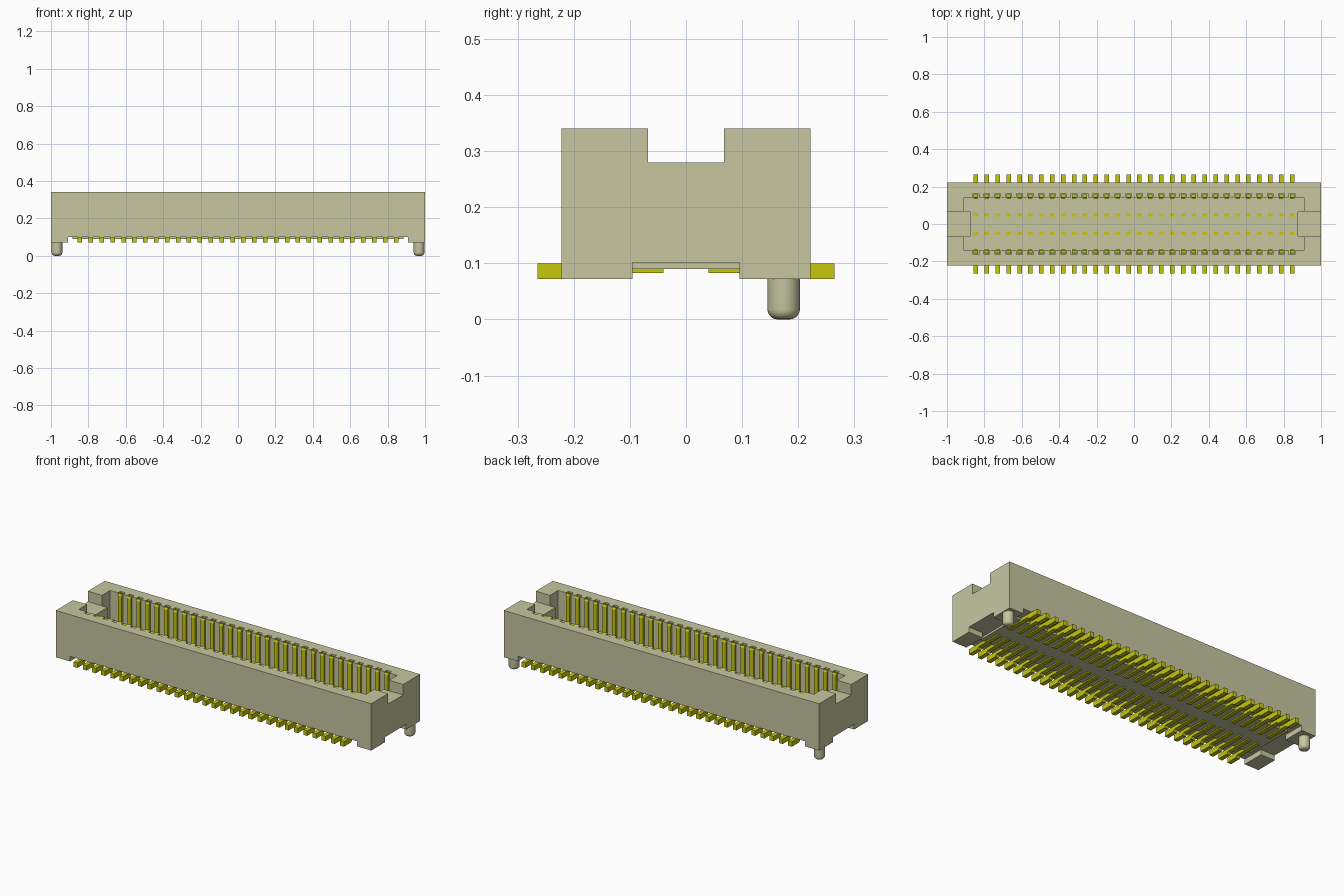
import bpy, bmesh, math

if "Cube" in bpy.data.objects:
    bpy.data.objects.remove(bpy.data.objects["Cube"], do_unlink=True)

PINS = 30
X0 = 0.845
PITCH = 2 * X0 / (PINS - 1)
PIN_X = [-X0 + i * PITCH for i in range(PINS)]
FLOOR = 0.13


def material(name, rgb):
    m = bpy.data.materials.new(name)
    m.diffuse_color = (*rgb, 1)
    m.use_nodes = True
    m.node_tree.nodes["Principled BSDF"].inputs["Base Color"].default_value = (*rgb, 1)
    return m


beige = material("beige plastic", (0.57, 0.57, 0.355))
gold = material("gold contact", (0.57, 0.57, 0.004))


def finish(name, bm, mat):
    bmesh.ops.recalc_face_normals(bm, faces=bm.faces)
    me = bpy.data.meshes.new(name)
    bm.to_mesh(me)
    bm.free()
    ob = bpy.data.objects.new(name, me)
    bpy.context.collection.objects.link(ob)
    me.materials.append(mat)
    return ob


def prism(bm, points, offset):
    """Extrude a closed outline of 3D points along an offset."""
    face = bm.faces.new([bm.verts.new(p) for p in points])
    new = bmesh.ops.extrude_face_region(bm, geom=[face])["geom"]
    bmesh.ops.translate(bm, vec=offset, verts=[v for v in new if isinstance(v, bmesh.types.BMVert)])


def plan_prism(name, outline, z0, z1, mat=beige):
    bm = bmesh.new()
    prism(bm, [(x, y, z0) for x, y in outline], (0, 0, z1 - z0))
    return finish(name, bm, mat)


def rect(x0, x1, y0, y1):
    return [(x0, y0), (x1, y0), (x1, y1), (x0, y1)]


def cut(target, cutter):
    mod = target.modifiers.new(cutter.name, "BOOLEAN")
    mod.operation = "DIFFERENCE"
    mod.solver = "EXACT"
    mod.object = cutter
    cutter.hide_render = True
    bpy.context.view_layer.objects.active = target
    bpy.ops.object.modifier_apply(modifier=mod.name)
    bpy.data.objects.remove(cutter, do_unlink=True)


# Housing block
housing = plan_prism("housing", rect(-1, 1, -0.222, 0.222), 0.072, 0.34)

# Cavity with a comb of contact slots along both walls and a tab at each end
WALL, SLOT, HALF = 0.142, 0.163, 0.015
side = [(-0.91, WALL)]
for x in PIN_X:
    side += [(x - HALF, WALL), (x - HALF, SLOT), (x + HALF, SLOT), (x + HALF, WALL)]
side.append((0.91, WALL))
tab = [(0.91, 0.068), (0.875, 0.068), (0.875, -0.068), (0.91, -0.068)]
outline = side + tab + [(-x, -y) for x, y in side] + [(-x, -y) for x, y in tab]
cut(housing, plan_prism("cavity_cutter", outline, FLOOR, 0.5))

# Open notch in each end wall
for s in (-1, 1):
    a, b = sorted((s * 0.87, s * 1.1))
    cut(housing, plan_prism("notch_cutter", rect(a, b, -0.068, 0.068), 0.28, 0.5))

# Raised underside that leaves four corner feet
quarter = [(1.1, -0.095), (1.1, 0.095), (0.91, 0.095), (0.91, 0.4)]
under = quarter + [(-x, y) for x, y in reversed(quarter)]
under += [(-0.91, -0.095), (-0.91, -0.4), (0.91, -0.4), (0.91, -0.095)]
cut(housing, plan_prism("underside_cutter", under, -0.1, 0.101))

# Shallow rib under the floor
plan_prism("floor_rib", rect(-0.885, 0.885, -0.14, 0.14), 0.09, 0.11)

# Contacts: solder tail, upright blade and inner stub in one side profile
profile = [(0.265, 0.072), (0.265, 0.1), (0.158, 0.1), (0.158, 0.333), (0.152, 0.337),
           (0.142, 0.337), (0.136, 0.328), (0.136, 0.1), (0.06, 0.1), (0.06, FLOOR + 0.001),
           (0.04, FLOOR + 0.001), (0.04, 0.083), (0.19, 0.083), (0.2, 0.072)]
for name, s in (("back_contacts", 1), ("front_contacts", -1)):
    bm = bmesh.new()
    for x in PIN_X:
        prism(bm, [(x - 0.012, s * y, z) for y, z in profile], (0.024, 0, 0))
    finish(name, bm, gold)

# Locating pegs with rounded tips
for name, s in (("left_peg", 1), ("right_peg", -1)):
    bm = bmesh.new()
    bmesh.ops.create_cone(bm, cap_ends=True, segments=32, radius1=0.029, radius2=0.029, depth=0.08)
    bmesh.ops.translate(bm, vec=(s * 0.968, 0.174, 0.04), verts=bm.verts)
    rim = [e for e in bm.edges if all(v.co.z < 0.001 for v in e.verts)]
    bmesh.ops.bevel(bm, geom=rim, offset=0.018, segments=5, profile=0.5, affect="EDGES")
    peg = finish(name, bm, beige)
    bpy.ops.object.select_all(action="DESELECT")
    peg.select_set(True)
    bpy.context.view_layer.objects.active = peg
    bpy.ops.object.shade_smooth_by_angle(angle=math.radians(35))
